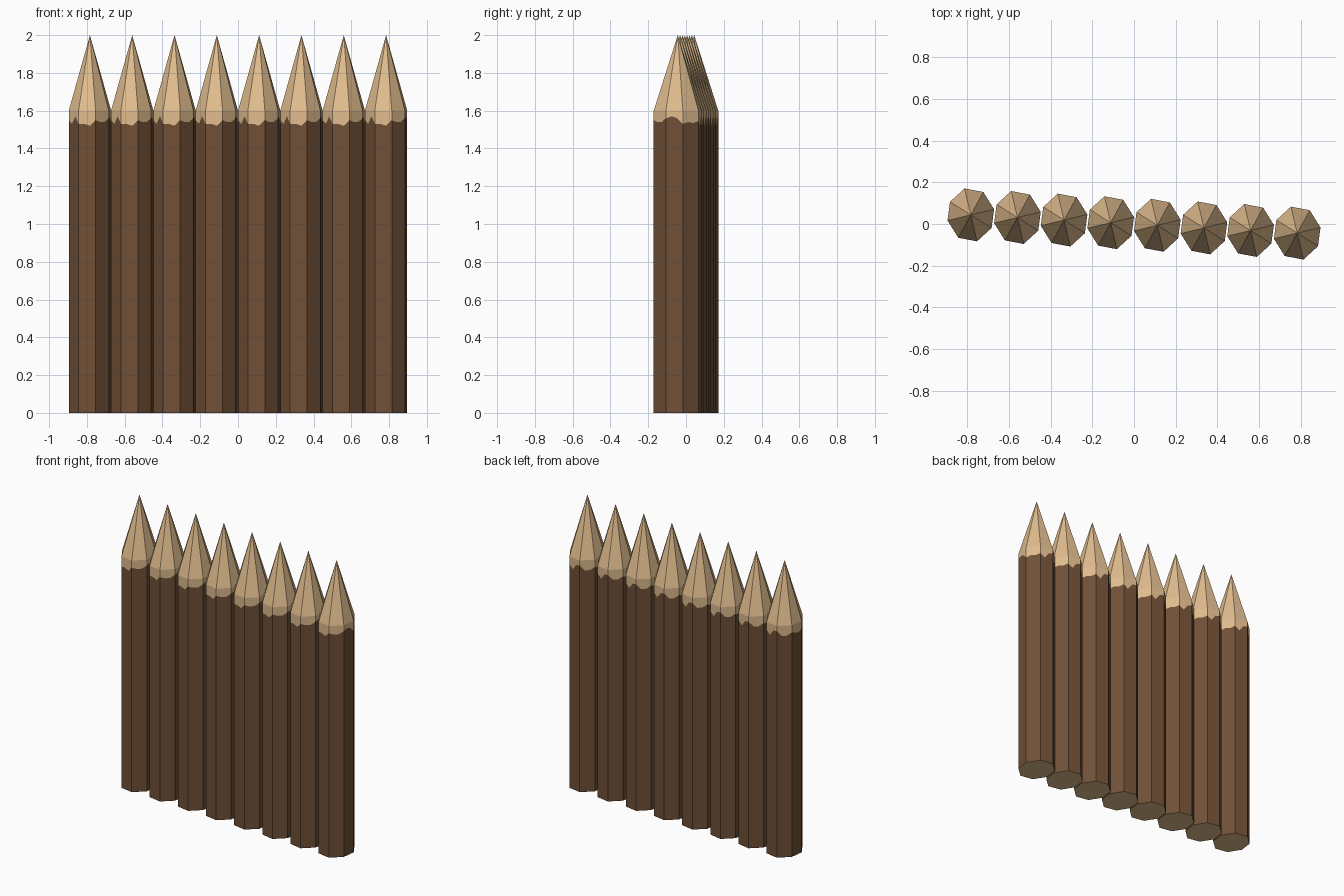
import bpy
import bmesh
from mathutils import Vector

cube = bpy.data.objects.get("Cube")
if cube:
    bpy.data.objects.remove(cube, do_unlink=True)


def flat_material(name, colour):
    mat = bpy.data.materials.new(name)
    mat.use_nodes = True
    mat.diffuse_color = (*colour, 1)
    bsdf = mat.node_tree.nodes["Principled BSDF"]
    bsdf.inputs["Base Color"].default_value = (*colour, 1)
    bsdf.inputs["Roughness"].default_value = 0.9
    return mat


bark = flat_material("dark bark", (0.162, 0.080, 0.038))
wood = flat_material("bare wood", (0.745, 0.503, 0.270))

# Slightly skewed octagon: four corners, the rest point-symmetric
half = [(0.112, 0.027), (0.060, 0.110), (-0.030, 0.127), (-0.100, 0.063)]
corners = [Vector(p) for p in half] + [-Vector(p) for p in half]
SHOULDER, TIP = 1.60, 2.0

# Ragged top of the bark: three heights per side (corner, third, two thirds)
bark_top = [
    1.53, 1.54, 1.535,
    1.545, 1.52, 1.56,
    1.565, 1.53, 1.53,
    1.55, 1.54, 1.53,
    1.55, 1.53, 1.57,
    1.53, 1.53, 1.52,
    1.55, 1.54, 1.54,
    1.56, 1.57, 1.56,
]


def build_stake_mesh():
    bm = bmesh.new()
    n = len(corners)
    base = [bm.verts.new((c.x, c.y, 0)) for c in corners]
    rim = [bm.verts.new((c.x, c.y, SHOULDER)) for c in corners]
    ragged = []
    for i, z in enumerate(bark_top):
        side, step = divmod(i, 3)
        p = corners[side].lerp(corners[(side + 1) % n], step / 3)
        ragged.append(bm.verts.new((p.x, p.y, z)))
    tip = bm.verts.new((0, 0, TIP))

    for i in range(n):
        j = (i + 1) % n
        edge = [ragged[(3 * i + k) % len(ragged)] for k in range(4)]
        # Bark panel, bare collar and cut facet on each side
        bm.faces.new([base[i], base[j]] + edge[::-1]).material_index = 0
        bm.faces.new(edge + [rim[j], rim[i]]).material_index = 1
        bm.faces.new([rim[i], rim[j], tip]).material_index = 1
    # Sawn foot
    bm.faces.new(base[::-1]).material_index = 1

    mesh = bpy.data.meshes.new("stake")
    bm.to_mesh(mesh)
    bm.free()
    mesh.materials.append(bark)
    mesh.materials.append(wood)
    return mesh


# Row of eight stakes, running slightly diagonally
stake_mesh = build_stake_mesh()
COUNT = 8
for i in range(COUNT):
    t = i - (COUNT - 1) / 2
    stake = bpy.data.objects.new(f"stake_{i + 1}", stake_mesh)
    stake.location = (0.224 * t, -0.0125 * t, 0)
    bpy.context.collection.objects.link(stake)
